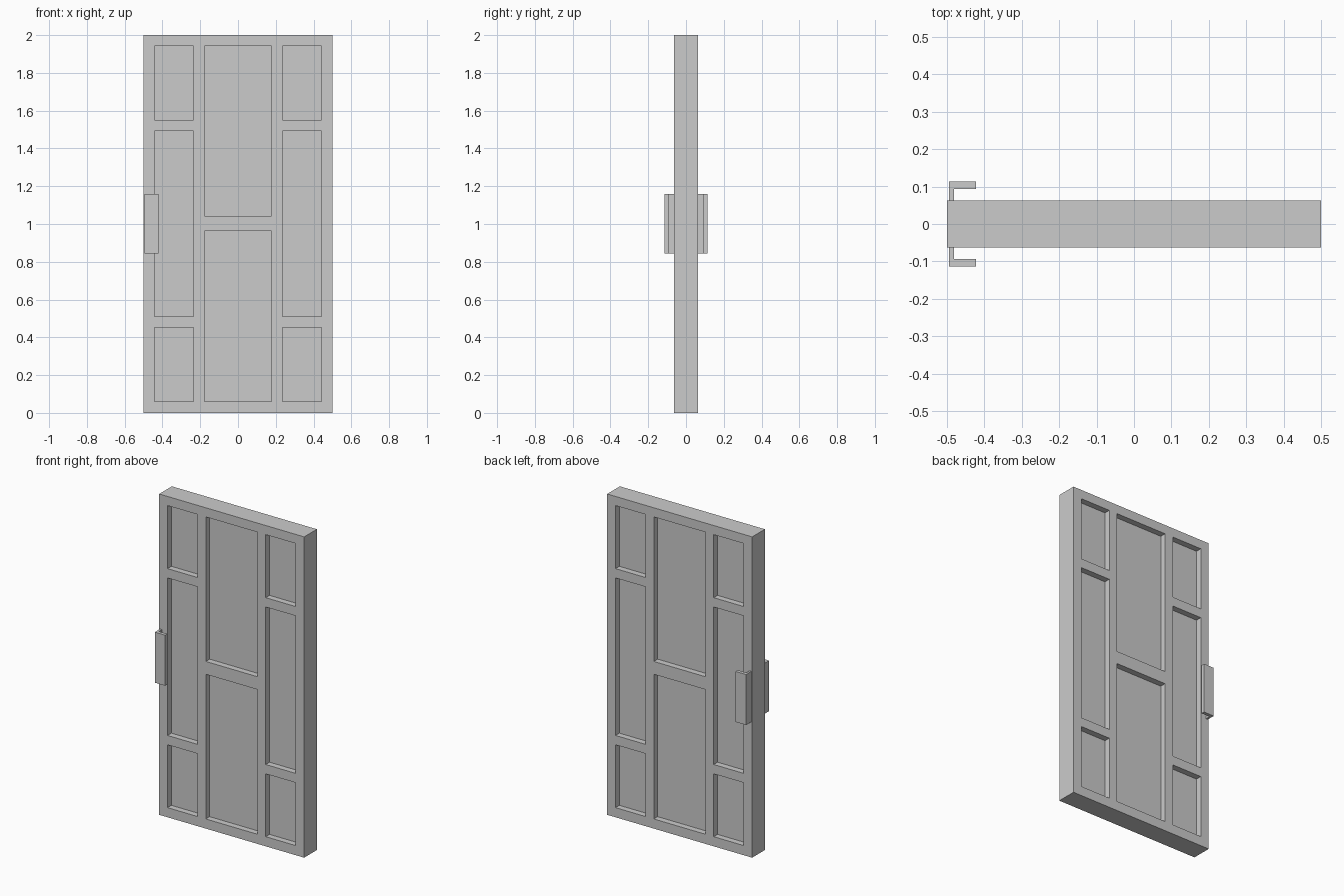
import bpy, bmesh
from mathutils import Matrix, Vector

if "Cube" in bpy.data.objects:
    bpy.data.objects.remove(bpy.data.objects["Cube"])

HALF_T = 0.0625   # half the slab thickness
DEPTH = 0.038     # recess depth


def add_box(bm, lo, hi):
    lo, hi = Vector(lo), Vector(hi)
    mat = Matrix.Translation((lo + hi) / 2) @ Matrix.Diagonal((*(hi - lo), 1))
    bmesh.ops.create_cube(bm, size=1, matrix=mat)


def finish(bm, name):
    bmesh.ops.recalc_face_normals(bm, faces=bm.faces)
    me = bpy.data.meshes.new(name)
    bm.to_mesh(me)
    bm.free()
    ob = bpy.data.objects.new(name, me)
    bpy.context.collection.objects.link(ob)
    return ob


# Door slab
bm = bmesh.new()
add_box(bm, (-0.5, -HALF_T, 0), (0.5, HALF_T, 2))
slab = finish(bm, "door_slab")

# Recessed panels: three in each side column, two in the middle, on both faces
side_rows = [(0.06, 0.452), (0.51, 1.492), (1.55, 1.943)]
mid_rows = [(0.06, 0.962), (1.042, 1.943)]
columns = [(-0.442, -0.235, side_rows), (-0.178, 0.178, mid_rows), (0.235, 0.442, side_rows)]
bm = bmesh.new()
for x0, x1, rows in columns:
    for z0, z1 in rows:
        add_box(bm, (x0, -0.1, z0), (x1, DEPTH - HALF_T, z1))
        add_box(bm, (x0, HALF_T - DEPTH, z0), (x1, 0.1, z1))
cutter = finish(bm, "panel_cutter")
cutter.hide_render = True

mod = slab.modifiers.new("panels", 'BOOLEAN')
mod.operation = 'DIFFERENCE'
mod.solver = 'EXACT'
mod.object = cutter
bpy.context.view_layer.objects.active = slab
bpy.ops.object.modifier_apply(modifier=mod.name)
bpy.data.objects.remove(cutter)

# L-shaped pull handles, one on each face
profile = [(-0.494, 0.055), (-0.481, 0.055), (-0.481, 0.093),
           (-0.422, 0.093), (-0.422, 0.114), (-0.494, 0.114)]
for name, side in (("front_handle", -1), ("back_handle", 1)):
    bm = bmesh.new()
    face = bm.faces.new([bm.verts.new((x, y * side, 0.845)) for x, y in profile])
    ext = bmesh.ops.extrude_face_region(bm, geom=[face])
    top = [v for v in ext["geom"] if isinstance(v, bmesh.types.BMVert)]
    bmesh.ops.translate(bm, verts=top, vec=(0, 0, 0.315))
    finish(bm, name)
